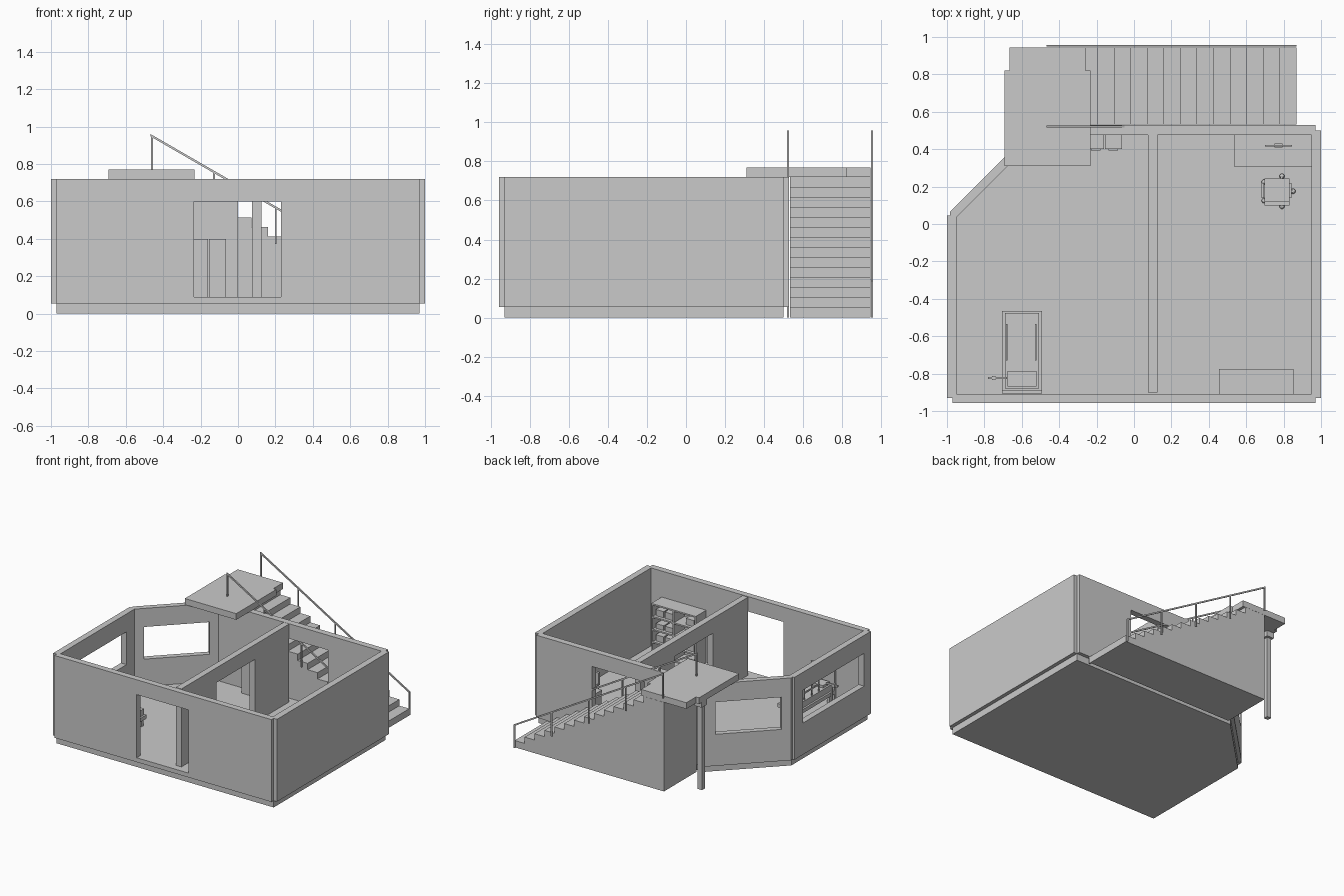
import bpy, bmesh, math
from mathutils import Vector, Matrix

if "Cube" in bpy.data.objects:
    bpy.data.objects.remove(bpy.data.objects["Cube"])

grey = bpy.data.materials.new("plain grey")
grey.diffuse_color = (0.59, 0.59, 0.59, 1)
grey.use_nodes = True
grey.node_tree.nodes["Principled BSDF"].inputs["Base Color"].default_value = grey.diffuse_color


def finish(name, bm):
    bmesh.ops.recalc_face_normals(bm, faces=bm.faces)
    me = bpy.data.meshes.new(name)
    bm.to_mesh(me)
    bm.free()
    me.materials.append(grey)
    ob = bpy.data.objects.new(name, me)
    bpy.context.collection.objects.link(ob)
    return ob


def add_box(bm, x0, x1, y0, y1, z0, z1):
    m = Matrix.Translation(((x0 + x1) / 2, (y0 + y1) / 2, (z0 + z1) / 2))
    bmesh.ops.create_cube(bm, size=1, matrix=m @ Matrix.Diagonal((x1 - x0, y1 - y0, z1 - z0, 1)))


def boxes(name, *specs):
    bm = bmesh.new()
    for s in specs:
        add_box(bm, *s)
    return finish(name, bm)


def prism(name, pts, depth, axis="z", base=0.0):
    """Extrude a flat outline along z, or an x-z outline along y."""
    bm = bmesh.new()
    if axis == "z":
        vs, d = [bm.verts.new((a, b, base)) for a, b in pts], Vector((0, 0, depth))
    else:
        vs, d = [bm.verts.new((a, base, b)) for a, b in pts], Vector((0, depth, 0))
    f = bm.faces.new(vs)
    g = bmesh.ops.extrude_face_region(bm, geom=[f])["geom"]
    bmesh.ops.translate(bm, vec=d, verts=[v for v in g if isinstance(v, bmesh.types.BMVert)])
    return finish(name, bm)


def cut(target, cutter):
    cutter.hide_render = True
    mod = target.modifiers.new("cut", "BOOLEAN")
    mod.operation, mod.solver, mod.object = "DIFFERENCE", "EXACT", cutter
    bpy.context.view_layer.objects.active = target
    bpy.ops.object.modifier_apply(modifier=mod.name)
    bpy.data.objects.remove(cutter)


# Base, floor and walls
inner = [(-.95, -.908), (.948, -.908), (.948, .477), (-.508, .477), (-.95, .035)]
outer = [(-.97, -.958), (.97, -.958), (.97, -.93), (1, -.93), (1, .5), (.97, .5),
         (.97, .528), (-.522, .528), (-.985, .065), (-.985, .045), (-1, .045), (-1, -.93), (-.97, -.93)]
prism("base", [(-.97, -.93), (.97, -.93), (.97, .5), (-.51, .5), (-.97, .04)], .06)
prism("floor", inner, .035, base=.055)
walls = prism("walls", outer, .665, base=.055)
cut(walls, prism("room_cutter", inner, 1, base=0))

# Door and window openings
cut(walls, boxes("door_cutter", (-.235, .23, -1.1, -.85, .09, .6)))
cut(walls, boxes("back_opening_cutter", (0, .47, .4, .6, .09, .6)))
cut(walls, boxes("left_window_cutter", (-1.1, -.9, -.845, -.065, .31, .575)))
diag = boxes("diagonal_window_cutter", (-.245, .245, -.1, .1, .31, .57))
diag.data.transform(Matrix.Translation((-.745, .275, 0)) @ Matrix.Rotation(math.radians(45), 4, "Z"))
cut(walls, diag)

# Inner partition with a doorway
partition = boxes("partition", (.075, .125, -.9, .475, .085, .72))
cut(partition, boxes("doorway_cutter", (0, .2, -.45, .04, .09, .6)))

# Outside stair: solid stepped profile
RUN, RISE, X0, XE = .0885, .0511, .869, -.465
profile = [(XE, 0), (X0, 0)]
for k in range(14):
    z = .055 + RISE * k
    profile += [(X0 - RUN * k, z), (X0 - RUN * (k + 1), z)]
profile += [(XE, .719)]
prism("stairs", profile, .413, "y", .532)

# Landing with its column and capital
prism("landing", [(-.692, .31), (-.233, .31), (-.233, .822), (-.26, .822), (-.26, .945),
                  (-.665, .945), (-.665, .822), (-.692, .822)], .05, base=.72)
boxes("landing_column", (-.68, -.642, .73, .767, 0, .69), (-.69, -.625, .715, .785, .675, .722))

# Handrails: sloped bar plus five posts on each side
top = lambda x: .956 - (x + .46) * RISE / RUN
for name, y in (("inner_handrail", .522), ("outer_handrail", .953)):
    bar = prism(name, [(-.467, top(-.467) - .013), (.87, top(.87) - .013),
                       (.87, top(.87)), (-.467, top(-.467))], .01, "y", y - .005)
    posts = []
    for i in range(5):
        x = -.46 + .331 * i
        low = max(0, top(x) - .2)
        posts.append((x - .005, x + .005, y - .005, y + .005, low, top(x) - .006))
    boxes(name + "_posts", *posts)

# Bed: frame, mattress, pillow, headboard, side rails and legs
bed = [(-.705, -.492, -.89, -.465, .15, .18), (-.69, -.507, -.88, -.475, .18, .23),
       (-.675, -.52, -.87, -.785, .23, .25), (-.705, -.492, -.906, -.89, .09, .36)]
for x in (-.68, -.525):
    bed += [(x - .004, x + .004, -.73, -.535, z, z + .012) for z in (.28, .33)]
    bed += [(x - .004, x + .004, y, y + .01, .2, .342) for y in (-.73, -.638, -.545)]
    bed += [(x - .012, x + .012, y, y + .024, .09, .15) for y in (-.87, -.5)]
boxes("bed", *bed)
boxes("bedside_arm", (-.78, -.68, -.83, -.818, .25, .265), (-.76, -.74, -.834, -.812, .245, .27),
      (-.735, -.725, -.827, -.817, .09, .25))

# Low cabinets on the back wall
boxes("cabinets", (-.25, -.16, .4, .48, .09, .4), (-.155, -.065, .4, .48, .09, .4),
      (-.23, -.18, .392, .4, .36, .37), (-.135, -.085, .392, .4, .36, .37))

# Open bookshelf with rows of boxes
shelf = [(x, x + .012, -.908, -.775, .09, .51) for x in (.455, .65, .841)]
for i in range(5):
    z = .09 + .102 * i
    shelf.append((.455, .853, -.908, -.775, z, z + .012))
    if i < 4:
        shelf += [(x, x + .07, -.9, -.8, z + .012, z + .05 + .012 * (i % 2)) for x in (.49, .68, .76)]
boxes("bookshelf", *shelf)

# Desk with a screen
boxes("desk", (.535, .948, .308, .477, .29, .31), (.535, .555, .315, .477, .09, .29),
      (.928, .948, .315, .477, .09, .29))
boxes("screen", (.7, .845, .415, .423, .33, .42), (.75, .795, .408, .43, .31, .335))

# Swivel chair on five castors
bm = bmesh.new()
cx, cy = .765, .175
add_box(bm, .697, .832, .115, .242, .19, .21)
add_box(bm, .697, .832, .1, .12, .23, .33)
add_box(bm, cx - .01, cx + .01, .105, .115, .19, .24)
for x in (.688, .835):
    add_box(bm, x - .005, x + .007, .14, .22, .24, .25)
    add_box(bm, x - .003, x + .005, .175, .185, .19, .24)
bmesh.ops.create_cone(bm, cap_ends=True, segments=8, radius1=.012, radius2=.012, depth=.09,
                      matrix=Matrix.Translation((cx, cy, .15)))
for i in range(5):
    m = Matrix.Translation((cx, cy, 0)) @ Matrix.Rotation(math.radians(72 * i), 4, "Z")
    bmesh.ops.create_cube(bm, size=1, matrix=m @ Matrix.Translation((.042, 0, .115))
                          @ Matrix.Diagonal((.084, .012, .01, 1)))
    bmesh.ops.create_uvsphere(bm, u_segments=10, v_segments=6, radius=.014,
                              matrix=m @ Matrix.Translation((.085, 0, .104)))
finish("swivel_chair", bm)
